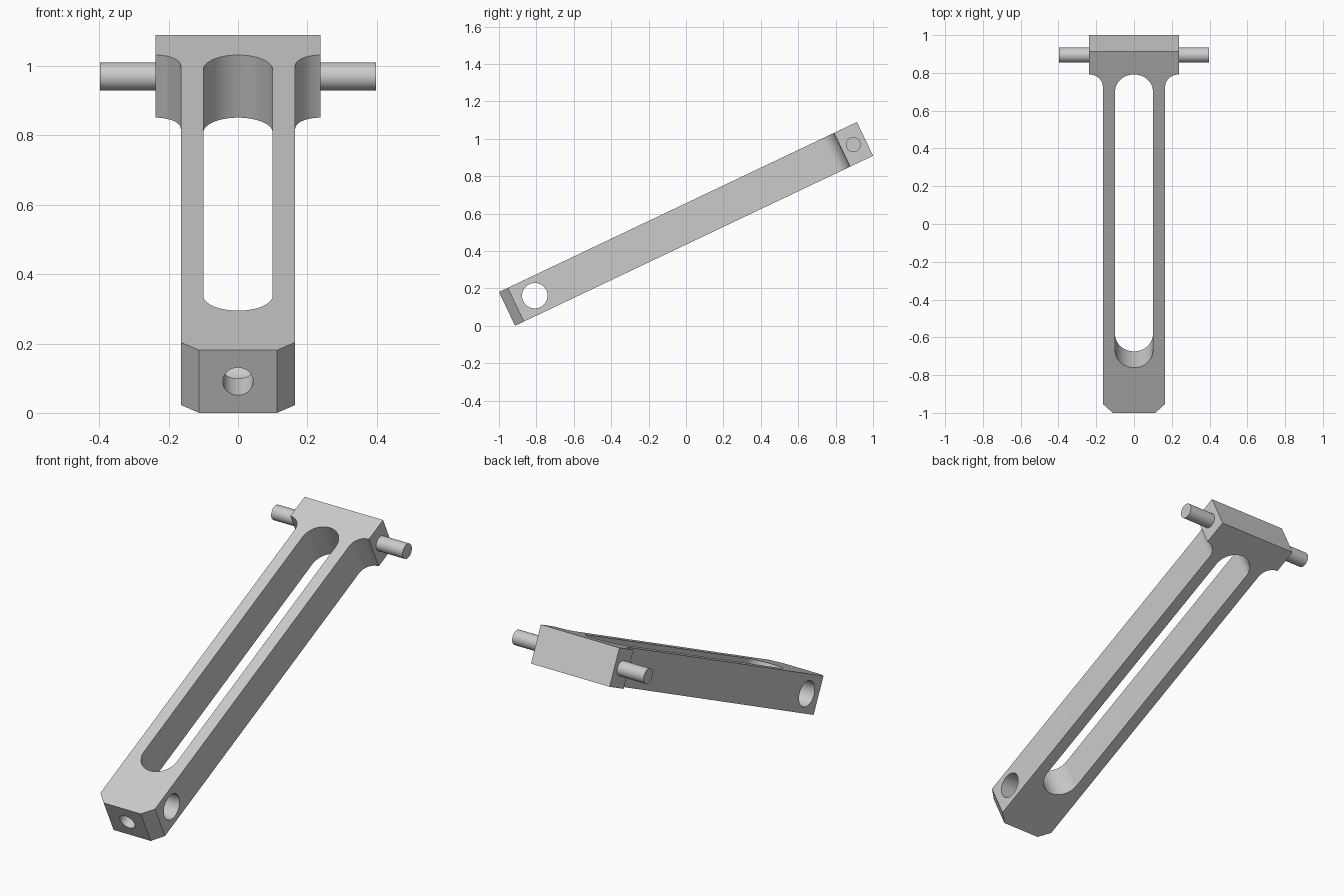
import bpy, bmesh
from math import radians, pi, sin, cos
from mathutils import Matrix, Vector

if "Cube" in bpy.data.objects:
    bpy.data.objects.remove(bpy.data.objects["Cube"])

# Local frame: x across, y along the arm, z through its thickness
FRAME = Matrix.Translation((0, 0, 0.545)) @ Matrix.Rotation(radians(25.4), 4, 'X')
END, HALF_THICK = 1.0595, 0.1
BODY, HEAD, PIN_TIP = 0.165, 0.2375, 0.3975
CHAMFER, FILLET, SHOULDER = 0.0525, 0.0725, 0.924
SLOT_R, SLOT_LOW = 0.1, -0.794
HOLE_Y = -0.895

grey = bpy.data.materials.new("light_grey")
grey.use_nodes = True
colour = (0.6, 0.6, 0.6, 1)
grey.diffuse_color = colour
grey.node_tree.nodes["Principled BSDF"].inputs["Base Color"].default_value = colour


def arc(cx, cy, r, start, end, n):
    angles = [radians(start + (end - start) * i / n) for i in range(n + 1)]
    return [(cx + r * cos(a), cy + r * sin(a)) for a in angles]


def finish(name, bm):
    bmesh.ops.recalc_face_normals(bm, faces=bm.faces)
    mesh = bpy.data.meshes.new(name)
    bm.to_mesh(mesh)
    bm.free()
    mesh.materials.append(grey)
    obj = bpy.data.objects.new(name, mesh)
    obj.matrix_world = FRAME
    bpy.context.collection.objects.link(obj)
    return obj


def plate(name, outline, half):
    bm = bmesh.new()
    face = bm.faces.new([bm.verts.new((x, y, -half)) for x, y in outline])
    top = bmesh.ops.extrude_face_region(bm, geom=[face])["geom"]
    verts = [v for v in top if isinstance(v, bmesh.types.BMVert)]
    bmesh.ops.translate(bm, verts=verts, vec=(0, 0, 2 * half))
    return finish(name, bm)


def rod(name, start, end, radius):
    start, end = Vector(start), Vector(end)
    axis = end - start
    place = Matrix.Translation((start + end) / 2) @ axis.to_track_quat('Z', 'Y').to_matrix().to_4x4()
    bm = bmesh.new()
    bmesh.ops.create_cone(bm, cap_ends=True, segments=48, radius1=radius,
                          radius2=radius, depth=axis.length, matrix=place)
    return finish(name, bm)


def smooth(obj):
    bpy.ops.object.select_all(action='DESELECT')
    obj.select_set(True)
    bpy.context.view_layer.objects.active = obj
    bpy.ops.object.shade_smooth_by_angle(angle=radians(30))


# Arm with chamfered foot and filleted T-shaped head
right = [(BODY - CHAMFER, -END), (BODY, -END + CHAMFER)]
right += arc(HEAD, SHOULDER - FILLET, FILLET, 180, 90, 14)
right += [(HEAD, END)]
arm = plate("slotted_arm", right + [(-x, y) for x, y in reversed(right)], HALF_THICK)

# Cutters: long slot, cross hole, and end hole opening into the cross hole
slot = arc(0, SHOULDER - SLOT_R, SLOT_R, 0, 180, 32)
slot += arc(0, SLOT_LOW + SLOT_R, SLOT_R, 180, 360, 32)
cutters = [
    plate("slot_cutter", slot, 0.2),
    rod("cross_hole_cutter", (-0.3, HOLE_Y, 0), (0.3, HOLE_Y, 0), 0.068),
    rod("end_hole_cutter", (0, -1.2, 0), (0, HOLE_Y, 0), 0.044),
]
bpy.context.view_layer.objects.active = arm
for cutter in cutters:
    cutter.hide_render = True
    mod = arm.modifiers.new(cutter.name, 'BOOLEAN')
    mod.operation, mod.solver, mod.object = 'DIFFERENCE', 'EXACT', cutter
    bpy.ops.object.modifier_apply(modifier=mod.name)
for cutter in cutters:
    bpy.data.objects.remove(cutter)
smooth(arm)

# Pivot pins on both sides of the head
for side, sign in (("left", 1), ("right", -1)):
    smooth(rod(side + "_pivot_pin", (sign * (HEAD - 0.01), 0.99, 0),
               (sign * PIN_TIP, 0.99, 0), 0.04))
